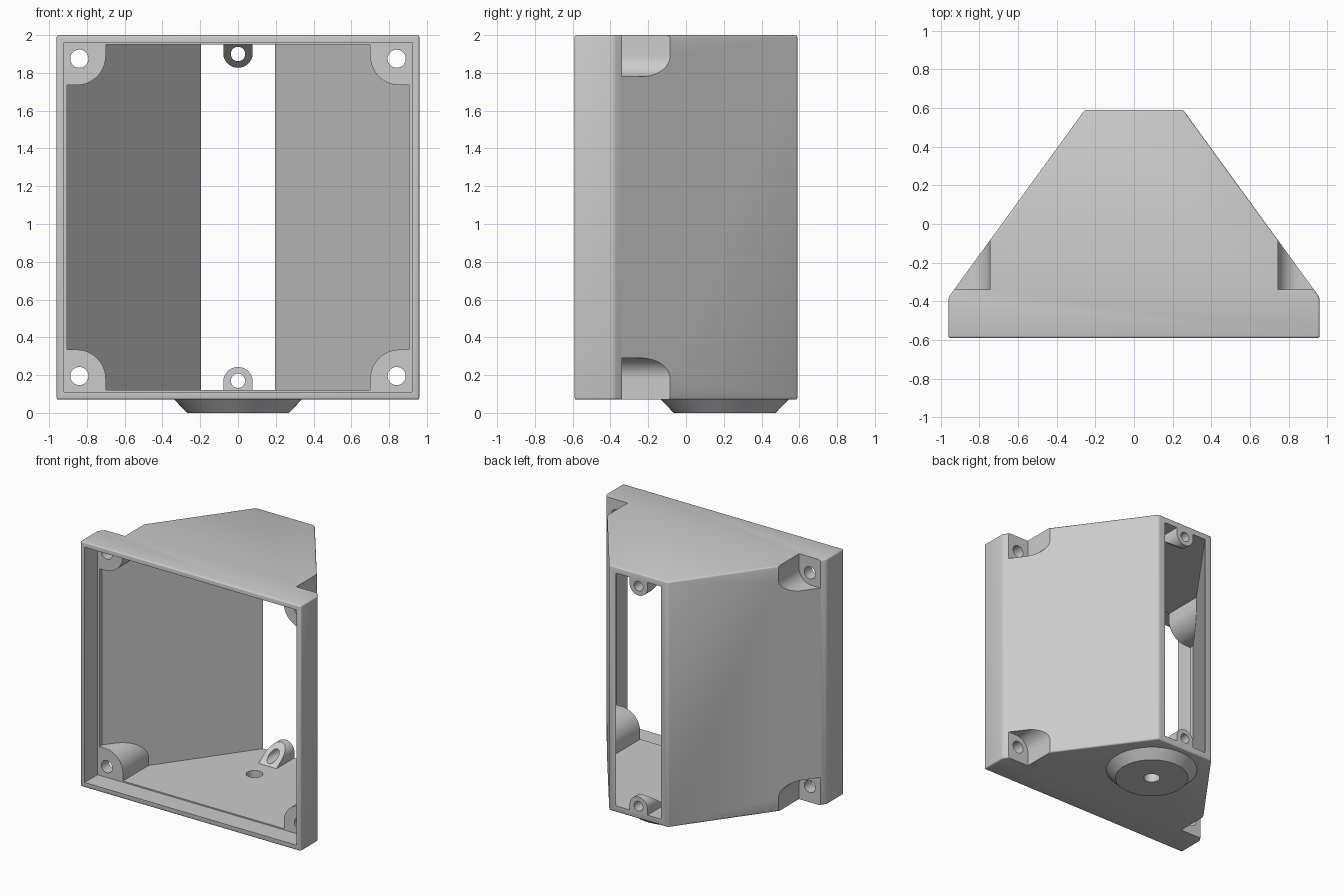
import bpy, bmesh, math
from mathutils import Vector

default = bpy.data.objects.get("Cube")
if default:
    bpy.data.objects.remove(default, do_unlink=True)

grey = bpy.data.materials.new("light grey plastic")
grey.use_nodes = True
grey.diffuse_color = (0.6, 0.6, 0.6, 1)
grey.node_tree.nodes["Principled BSDF"].inputs["Base Color"].default_value = (0.6, 0.6, 0.6, 1)

BOTTOM, TOP = 0.07, 2.0
MID = (BOTTOM + TOP) / 2
FRONT, BACK = -0.59, 0.59
HOLE_Y = 0.205


def prism(name, points, direction, bevel=0):
    """Extrude a closed outline of 3D points along a direction."""
    bm = bmesh.new()
    face = bm.faces.new([bm.verts.new(p) for p in points])
    ext = bmesh.ops.extrude_face_region(bm, geom=[face])
    moved = [v for v in ext["geom"] if isinstance(v, bmesh.types.BMVert)]
    bmesh.ops.translate(bm, vec=Vector(direction), verts=moved)
    bmesh.ops.recalc_face_normals(bm, faces=bm.faces)
    if bevel:
        bmesh.ops.bevel(bm, geom=bm.edges[:], offset=bevel, segments=3,
                        profile=0.5, affect="EDGES")
    mesh = bpy.data.meshes.new(name)
    bm.to_mesh(mesh)
    bm.free()
    mesh.materials.append(grey)
    obj = bpy.data.objects.new(name, mesh)
    bpy.context.collection.objects.link(obj)
    return obj


def plan(half):
    """Mirror a half outline (x, y) into a full one."""
    return half + [(-x, y) for x, y in reversed(half)]


def subtract(target, *cutters):
    bpy.context.view_layer.objects.active = target
    for cutter in cutters:
        mod = target.modifiers.new("cut", "BOOLEAN")
        mod.operation, mod.solver, mod.object = "DIFFERENCE", "EXACT", cutter
        bpy.ops.object.modifier_apply(modifier=mod.name)
        bpy.data.objects.remove(cutter, do_unlink=True)


def y_cylinder(name, x, z, radius, y0, y1):
    ring = [(x + radius * math.cos(a), y0, z + radius * math.sin(a))
            for a in (math.tau * i / 32 for i in range(32))]
    return prism(name, ring, (0, y1 - y0, 0))


def corner_block(name, sx, sz, x, z_half, radius, y0, y1):
    """Block filling one corner, rounded on its inner edge."""
    far_x, far_z = 1.1, 1.2
    pts = [(far_x, far_z), (far_x, z_half)]
    for i in range(13):
        a = math.radians(270 - 90 * i / 12)
        pts.append((x + radius + radius * math.cos(a), z_half + radius + radius * math.sin(a)))
    pts.append((x, far_z))
    return prism(name, [(sx * px, y0, MID + sz * pz) for px, pz in pts], (0, y1 - y0, 0))


def lug(name, sz):
    """Round-topped tab on floor or roof with a sloping front."""
    r, zc, base, over = 0.078, 0.87, 0.92, 1.0
    pts = [(r, over)]
    pts += [(r * math.cos(a), zc - r * math.sin(a))
            for a in (math.pi * i / 24 for i in range(25))]
    pts.append((-r, over))
    obj = prism(name, [(x, 0, MID + sz * z) for x, z in pts], (0, BACK, 0))
    for v in obj.data.vertices:
        if v.co.y < 0.1:
            height = base - abs(v.co.z - MID)
            v.co.y = 0.36 + 1.4 * height
    return obj


# Hollow tapered housing
outer = plan([(0.96, FRONT), (0.96, -0.38), (0.255, BACK)])
housing = prism("housing", [(x, y, BOTTOM) for x, y in outer], (0, 0, TOP - BOTTOM), 0.012)

# Cavity, leaving the corner bosses and rear lugs standing
inner = plan([(0.905, -0.8), (0.905, -0.395), (0.195, BACK), (0.195, 0.8)])
cavity = prism("cavity_cutter", [(x, y, 0.12) for x, y in inner], (0, 0, 1.83))
corners = [(sx, sz) for sx in (-1, 1) for sz in (-1, 1)]
for sx, sz in corners:
    subtract(cavity, corner_block("boss", sx, sz, 0.70, 0.70, 0.155, -0.43, 0.5))
for sz in (-1, 1):
    subtract(cavity, lug("rear_lug", sz))
subtract(housing, cavity)

# Shallow recess for a front panel
recess = plan([(0.922, -0.8), (0.922, -0.43)])
subtract(housing, prism("recess_cutter", [(x, y, 0.11) for x, y in recess], (0, 0, 1.85)))

# Outside corner pockets and their screw holes
for sx, sz in corners:
    subtract(housing,
             corner_block("pocket", sx, sz, 0.745, 0.745, 0.11, -0.34, 0.8),
             y_cylinder("screw_hole", sx * 0.84, MID + sz * 0.84, 0.048, -0.5, -0.2))

# Rear lug holes
for sz in (-1, 1):
    subtract(housing, y_cylinder("lug_hole", 0, MID + sz * 0.865, 0.038, 0.2, 0.8))


def floor_hole():
    ring = [(0.06 * math.cos(a), HOLE_Y + 0.06 * math.sin(a), -0.1)
            for a in (math.tau * i / 32 for i in range(32))]
    return prism("floor_hole", ring, (0, 0, 0.4))


subtract(housing, floor_hole())

# Conical foot under the floor
bpy.ops.mesh.primitive_cone_add(vertices=64, radius1=0.27, radius2=0.337, depth=BOTTOM,
                                location=(0, HOLE_Y, BOTTOM / 2))
foot = bpy.context.object
foot.name = "conical_foot"
foot.data.materials.append(grey)
subtract(foot, floor_hole())

# Smooth curved surfaces, keep edges crisp
bpy.ops.object.select_all(action="DESELECT")
for obj in (housing, foot):
    obj.select_set(True)
bpy.context.view_layer.objects.active = housing
bpy.ops.object.shade_smooth_by_angle(angle=math.radians(32))
